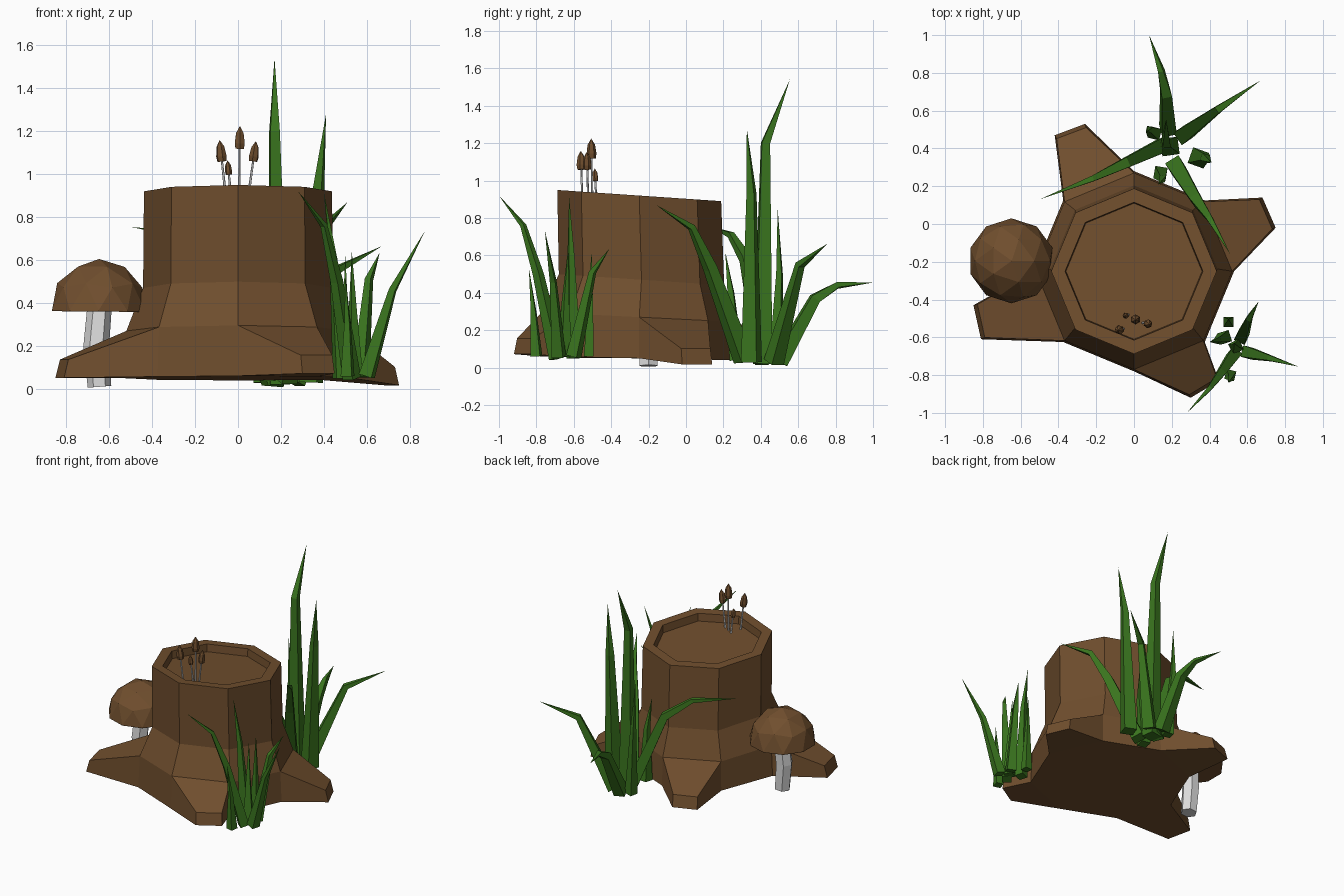
import bpy, bmesh, math
from mathutils import Vector

if "Cube" in bpy.data.objects:
    bpy.data.objects.remove(bpy.data.objects["Cube"])


def material(name, rgb):
    m = bpy.data.materials.new(name)
    m.diffuse_color = (*rgb, 1)
    m.use_nodes = True
    m.node_tree.nodes["Principled BSDF"].inputs["Base Color"].default_value = m.diffuse_color
    return m


BROWN = material("bark brown", (0.162, 0.077, 0.027))
GREEN = material("grass green", (0.042, 0.178, 0.013))
GREY = material("pale stem", (0.72, 0.72, 0.72))


def finish(bm, name, mat):
    bmesh.ops.recalc_face_normals(bm, faces=bm.faces)
    me = bpy.data.meshes.new(name)
    bm.to_mesh(me)
    bm.free()
    me.materials.append(mat)
    ob = bpy.data.objects.new(name, me)
    bpy.context.collection.objects.link(ob)
    return ob


def tube(bm, pts, radii, sides):
    """Tapered flat-sided sweep; a zero end radius closes to a point."""
    pts = [Vector(p) for p in pts]
    lean = pts[-1] - pts[0]
    lean.z = 0
    lean = lean.normalized() if lean.length > 1e-3 else Vector((1, 0, 0))
    rings = []
    for i, p in enumerate(pts):
        t = (pts[min(i + 1, len(pts) - 1)] - pts[max(i - 1, 0)]).normalized()
        v = t.cross(lean).normalized()
        u = v.cross(t)
        if radii[i] == 0:
            rings.append([bm.verts.new(p)])
            continue
        rings.append([bm.verts.new(p + radii[i] * (u * math.cos(a) + v * math.sin(a)))
                      for a in (2 * math.pi * (k + 0.5) / sides for k in range(sides))])
    bm.faces.new(rings[0])
    for a, b in zip(rings, rings[1:]):
        for k in range(sides):
            n = (k + 1) % sides
            if len(b) == 1:
                bm.faces.new((a[k], a[n], b[0]))
            else:
                bm.faces.new((a[k], a[n], b[n], b[k]))
    if len(rings[-1]) > 1:
        bm.faces.new(rings[-1])


# Stump: tilted octagonal trunk with a recessed top (radius, centre y, height, slope)
CY = -0.25
bm = bmesh.new()
rings = []
for r, cy, z, slope in ((0.53, CY, 0.05, 0.02), (0.52, CY, 0.27, 0.05),
                        (0.442, -0.238, 0.47, 0.067), (0.438, CY, 0.92, 0.068),
                        (0.365, CY, 0.92, 0.068), (0.36, CY, 0.865, 0.068)):
    ring = []
    for k in range(8):
        a = k * math.pi / 4
        y = r * math.sin(a)
        ring.append(bm.verts.new((r * math.cos(a), cy + y, z - slope * y)))
    rings.append(ring)
bm.faces.new(rings[0])
bm.faces.new(rings[-1])

# Roots: trunk side index -> underside height and two tip corners
roots = {0: (0.017, (0.75, -0.02), (0.68, 0.14)), 2: (0.045, (-0.26, 0.53), (-0.42, 0.47)),
         4: (0.052, (-0.85, -0.43), (-0.81, -0.61)), 6: (0.072, (0.30, -0.92), (0.45, -0.83))}
for i, (lo, hi) in enumerate(zip(rings, rings[1:])):
    for k in range(8):
        n = (k + 1) % 8
        loop = [lo[k], lo[n], hi[n], hi[k]]
        if i == 0 and k in roots:
            z, *corners = roots[k]
            low = [bm.verts.new((x, y, z)) for x, y in corners]
            top = [bm.verts.new((v.co.x * 0.975, CY + (v.co.y - CY) * 0.975, z + 0.085))
                   for v in low]
            tip = [low[0], low[1], top[1], top[0]]
            for j in range(4):
                m = (j + 1) % 4
                bm.faces.new((loop[j], loop[m], tip[m], tip[j]))
            bm.faces.new(tip)
        else:
            bm.faces.new(loop)
finish(bm, "stump", BROWN)

# Large mushroom: hexagonal stem and half-sphere cap
bm = bmesh.new()
tube(bm, [(-0.645, -0.2, 0.01), (-0.66, -0.2, 0.2), (-0.645, -0.19, 0.38)],
     [0.055, 0.06, 0.057], 6)
finish(bm, "mushroom_stem", GREY)

bm = bmesh.new()
bmesh.ops.create_icosphere(bm, subdivisions=2, radius=1)
bmesh.ops.bisect_plane(bm, geom=bm.verts[:] + bm.edges[:] + bm.faces[:],
                       plane_co=(0, 0, -0.02), plane_no=(0, 0, 1), clear_inner=True)
bmesh.ops.holes_fill(bm, edges=[e for e in bm.edges if e.is_boundary])
cap = finish(bm, "mushroom_cap", BROWN)
cap.scale = (0.228, 0.225, 0.24)
cap.location = (-0.649, -0.195, 0.365)
cap.rotation_euler = (0, math.radians(0.5), 0)

# Small mushrooms on the stump: foot x, cap base, cap height
stems, caps = bmesh.new(), bmesh.new()
for fx, base, h in ((-0.055, (-0.076, -0.56, 1.07), 0.09), (-0.03, (-0.043, -0.485, 1.005), 0.06),
                    (0.005, (0.008, -0.505, 1.13), 0.095), (0.045, (0.072, -0.528, 1.07), 0.085)):
    foot, b = Vector((fx, base[1] + 0.005, 0.875)), Vector(base)
    d = (b - foot).normalized()
    tube(stems, [foot, b], [0.007, 0.005], 5)
    w = h * 0.28
    tube(caps, [b - d * h * 0.12, b + d * h * 0.15, b + d * h * 0.65, b + d * h],
         [w * 0.85, w, w * 0.75, 0], 6)
finish(stems, "small_mushroom_stems", GREY)
finish(caps, "small_mushroom_caps", BROWN)


# Grass clumps: each blade is a short path from root to tip
def clump(name, base_r, blades):
    bm = bmesh.new()
    for size, *pts in blades:
        radii = {3: (1, 0.48, 0), 4: (1, 0.68, 0.38, 0)}[len(pts)]
        tube(bm, pts, [base_r * size * f for f in radii], 4)
    finish(bm, name, GREEN)


clump("back_grass", 0.062, [
    (1.05, (0.19, 0.41, 0.02), (0.17, 0.425, 1.2), (0.17, 0.555, 1.54)),
    (1.0, (0.34, 0.35, 0.03), (0.375, 0.35, 0.93), (0.41, 0.325, 1.28)),
    (0.9, (0.18, 0.50, 0.03), (0.17, 0.69, 0.37), (0.145, 0.81, 0.44), (0.08, 1.0, 0.455)),
    (0.9, (0.26, 0.47, 0.03), (0.45, 0.61, 0.55), (0.67, 0.76, 0.665)),
    (0.9, (0.16, 0.42, 0.03), (-0.05, 0.32, 0.58), (-0.22, 0.24, 0.71), (-0.5, 0.13, 0.755)),
    (0.95, (0.22, 0.31, 0.04), (0.33, 0.13, 0.53), (0.40, 0.03, 0.75), (0.51, -0.16, 0.87)),
    (0.7, (0.11, 0.48, 0.03), (0.08, 0.50, 0.5), (0.07, 0.49, 0.85)),
    (0.75, (0.14, 0.27, 0.04), (0.15, 0.24, 0.4), (0.13, 0.21, 0.62))])

clump("front_grass", 0.044, [
    (1.0, (0.53, -0.69, 0.05), (0.46, -0.79, 0.5), (0.40, -0.87, 0.76), (0.28, -1.0, 0.92)),
    (1.0, (0.48, -0.60, 0.05), (0.445, -0.615, 0.6), (0.40, -0.625, 0.915)),
    (1.0, (0.60, -0.68, 0.06), (0.72, -0.71, 0.46), (0.87, -0.755, 0.735)),
    (1.0, (0.57, -0.60, 0.06), (0.61, -0.50, 0.51), (0.66, -0.41, 0.635)),
    (0.85, (0.51, -0.80, 0.06), (0.51, -0.815, 0.3), (0.50, -0.84, 0.53)),
    (0.85, (0.50, -0.52, 0.06), (0.50, -0.51, 0.35), (0.50, -0.505, 0.63)),
    (1.0, (0.54, -0.65, 0.06), (0.535, -0.645, 0.35), (0.53, -0.63, 0.64))])
